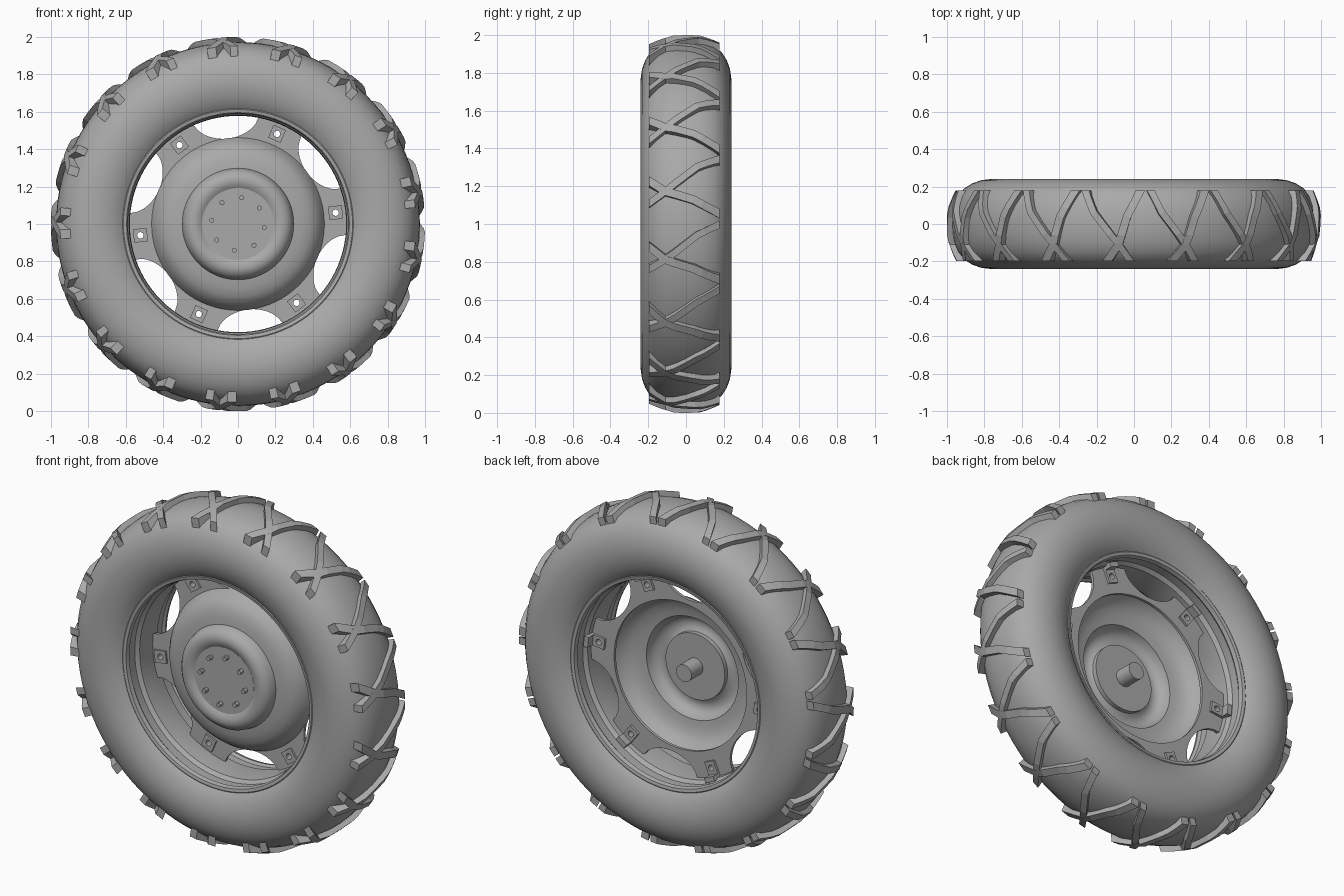
import bpy, bmesh, math
from mathutils import Vector

cube = bpy.data.objects.get("Cube")
if cube:
    bpy.data.objects.remove(cube, do_unlink=True)

grey = bpy.data.materials.new("plain_grey")
grey.use_nodes = True
GREY = (0.4, 0.4, 0.4, 1)
grey.diffuse_color = GREY
grey.node_tree.nodes["Principled BSDF"].inputs["Base Color"].default_value = GREY


def polar(r, angle, y):
    """Point on the wheel: the axle runs along y at height 1."""
    return Vector((r * math.cos(angle), y, 1 + r * math.sin(angle)))


def finish(name, bm, smooth=None):
    bmesh.ops.recalc_face_normals(bm, faces=bm.faces)
    mesh = bpy.data.meshes.new(name)
    bm.to_mesh(mesh)
    bm.free()
    ob = bpy.data.objects.new(name, mesh)
    bpy.context.collection.objects.link(ob)
    mesh.materials.append(grey)
    bpy.ops.object.select_all(action="DESELECT")
    ob.select_set(True)
    bpy.context.view_layer.objects.active = ob
    if smooth:
        bpy.ops.object.shade_smooth_by_angle(angle=math.radians(smooth))
    return ob


def loft(bm, rings, closed=False):
    """Skin a series of equal point rings, capping open ends."""
    vs = [[bm.verts.new(p) for p in ring] for ring in rings]
    n = len(vs[0])
    for i in range(len(vs) if closed else len(vs) - 1):
        a, b = vs[i], vs[(i + 1) % len(vs)]
        for j in range(n):
            k = (j + 1) % n
            bm.faces.new((a[j], a[k], b[k], b[j]))
    if not closed:
        bm.faces.new(vs[0])
        bm.faces.new(vs[-1])


def lathe(name, profile, smooth=35, steps=96):
    """Revolve a closed (y, r) outline around the axle."""
    bm = bmesh.new()
    loft(bm, [[polar(r, math.tau * i / steps, y) for y, r in profile]
              for i in range(steps)], closed=True)
    return finish(name, bm, smooth)


def rod(bm, r, angle, radius, y0, y1, sides=16):
    c = polar(r, angle, 0)
    ring = [Vector((radius * math.cos(math.tau * i / sides), 0,
                    radius * math.sin(math.tau * i / sides))) for i in range(sides)]
    loft(bm, [[c + p + Vector((0, y, 0)) for p in ring] for y in (y0, y1)])


def block(bm, angle, r0, r1, half, y0, y1):
    """Box lying along a radius."""
    side = Vector((-math.sin(angle), 0, math.cos(angle))) * half
    loft(bm, [[polar(r0, angle, y) - side, polar(r1, angle, y) - side,
               polar(r1, angle, y) + side, polar(r0, angle, y) + side] for y in (y0, y1)])


def mirrored(half):
    return half + [(-y, r) for y, r in reversed(half) if y != 0]


# Tyre carcass
outer = [(0, .972), (.05, .969), (.1, .96), (.15, .94), (.19, .908), (.217, .865),
         (.233, .82), (.24, .77), (.236, .72), (.222, .67), (.202, .632), (.18, .605)]
lathe("tyre", mirrored(outer[::-1]), 50)


def body_radius(y):
    y = abs(y)
    for (y0, r0), (y1, r1) in zip(outer, outer[1:]):
        if y <= y1:
            return r0 + (r1 - r0) * (y - y0) / (y1 - y0)
    return outer[7][1]


def lug_radius(y):
    return 1 - .05 * max(0, (abs(y) - .06) / .14) ** 1.3


# Tread lugs: crossed bars, short at the front shoulder and long to the back
def bar(bm, angle, path, width):
    pts = []
    for a, b in zip(path, path[1:]):
        a, b = Vector(a), Vector(b)
        pts += [a.lerp(b, t / 3) for t in range(3)]
    pts.append(Vector(path[-1]))
    rings = []
    for i, p in enumerate(pts):
        d = (pts[min(i + 1, len(pts) - 1)] - pts[max(i - 1, 0)]).normalized()
        n = Vector((-d.y, d.x)) * width / 2
        if i in (0, len(pts) - 1):
            n = Vector((0, math.copysign(width * .6, n.y)))
        ring = []
        for q, top in ((p - n, 0), (p - n, 1), (p + n, 1), (p + n, 0)):
            r = lug_radius(q.x) if top else body_radius(q.x) - .03
            ring.append(polar(r, angle - q.y / .97, q.x))
        rings.append(ring)
    loft(bm, rings)


LUGS = 17
bm = bmesh.new()
for i in range(LUGS):
    angle = math.radians(94.8) - math.tau * i / LUGS
    bar(bm, angle, [(-.197, -.065), (-.11, .0), (.04, .045), (.178, .115)], .042)
    bar(bm, angle, [(-.197, .06), (-.11, .0), (.06, -.13), (.178, -.185)], .036)
finish("tread_lugs", bm)

# Rim barrel with stepped bead seats
lathe("rim", mirrored([(-.185, .625), (-.192, .612), (-.188, .595), (-.165, .588),
                       (-.15, .6), (-.1, .6), (-.08, .582), (-.04, .578)])
      + [(.1, .64), (-.1, .64)])

# Scalloped wheel disc with six arms
ARMS = [math.radians(6.6 + 60 * k) for k in range(6)]


def disc_edge(angle):
    off = abs((math.degrees(angle) - 6.6 + 30) % 60 - 30)
    gap = min(1, (30 - off) / 17.5)
    return .585 - .125 * math.sqrt(1 - gap * gap)


bm = bmesh.new()
steps = 360
loft(bm, [[polar(.43, t, .035), polar(disc_edge(t), t, .035),
           polar(disc_edge(t), t, .052), polar(.43, t, .052)]
          for t in (math.tau * i / steps for i in range(steps))], closed=True)
disc = finish("wheel_disc", bm, 30)

# Clamps: a plate on the front and a bracket on the back of each arm
bm = bmesh.new()
for a in ARMS:
    block(bm, a, .488, .562, .036, .024, .037)
    block(bm, a, .488, .572, .032, .05, .066)
front_clamps = finish("clamps", bm)
bm = bmesh.new()
for a in ARMS:
    block(bm, a, .562, .59, .032, .05, .11)
finish("clamp_brackets", bm)

# Bolt holes through the arms and clamps
bm = bmesh.new()
for a in ARMS:
    rod(bm, .525, a, .017, -.02, .13)
cutter = finish("hole_cutter", bm)
cutter.hide_render = True
for ob in (disc, front_clamps):
    mod = ob.modifiers.new("holes", "BOOLEAN")
    mod.object = cutter
    mod.solver = "EXACT"
    bpy.context.view_layer.objects.active = ob
    bpy.ops.object.modifier_apply(modifier=mod.name)
bpy.data.objects.remove(cutter, do_unlink=True)

# Dished centre shell with a rounded collar
shell = [(.036, .462), (.0, .445), (-.035, .42), (-.058, .385), (-.07, .34), (-.075, .298),
         (-.11, .29), (-.135, .268), (-.145, .24), (-.14, .21), (-.125, .188)]
inner = [(y + .016, r - .008 if r > .3 else r) for y, r in reversed(shell)]
lathe("dish", shell + inner, 40)

# Hub plate, axle stub and wheel studs
bm = bmesh.new()
rod(bm, 0, 0, .192, -.128, -.085, 64)
finish("hub_plate", bm, 30)
bm = bmesh.new()
rod(bm, 0, 0, .05, -.09, .02, 32)
finish("axle_stub", bm, 30)
bm = bmesh.new()
for k in range(8):
    rod(bm, .142, math.radians(36.9 + 45 * k), .013, -.155, -.12, 12)
finish("wheel_studs", bm, 30)
